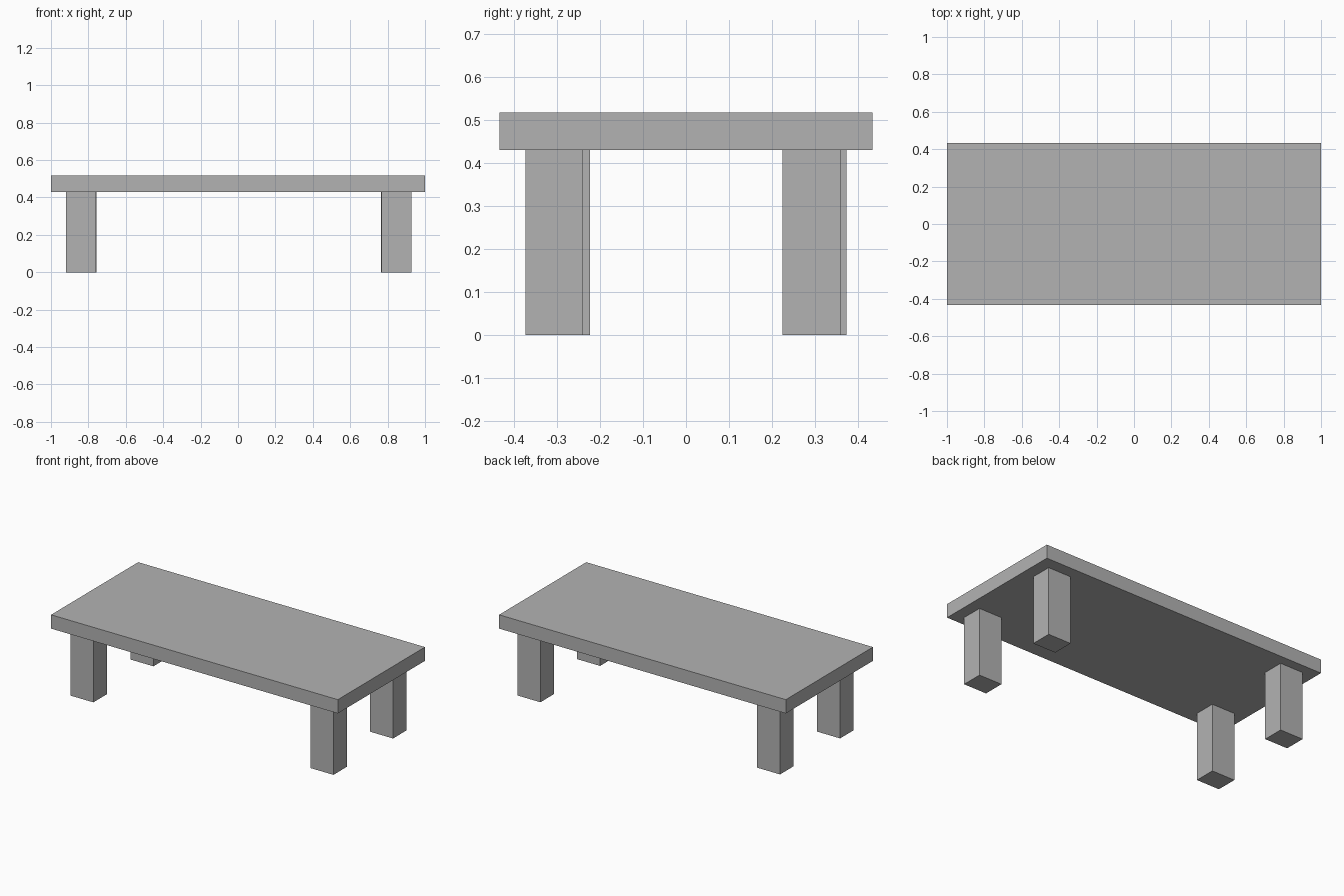
import bpy

cube = bpy.data.objects.get("Cube")
if cube:
    bpy.data.objects.remove(cube, do_unlink=True)

# Single plain grey
grey = bpy.data.materials.new("plain_grey")
grey.use_nodes = True
colour = (0.45, 0.45, 0.45, 1)
grey.diffuse_color = colour
grey.node_tree.nodes["Principled BSDF"].inputs["Base Color"].default_value = colour


def box(name, centre, size):
    bpy.ops.mesh.primitive_cube_add(size=1, location=centre)
    obj = bpy.context.object
    obj.name = name
    obj.scale = size
    bpy.ops.object.transform_apply(location=False, rotation=False, scale=True)
    obj.data.materials.append(grey)
    return obj


BOTTOM, TOP = 0.43, 0.517

# Table top slab
box("table_top", (0, 0, (BOTTOM + TOP) / 2), (2, 0.868, TOP - BOTTOM))

# Four legs, each set slightly off the symmetric position
legs = {
    "front_left_leg": (0.847, -0.306),
    "front_right_leg": (-0.839, -0.290),
    "back_left_leg": (0.844, 0.292),
    "back_right_leg": (-0.837, 0.306),
}
for name, (x, y) in legs.items():
    box(name, (x, y, BOTTOM / 2), (0.16, 0.134, BOTTOM))
